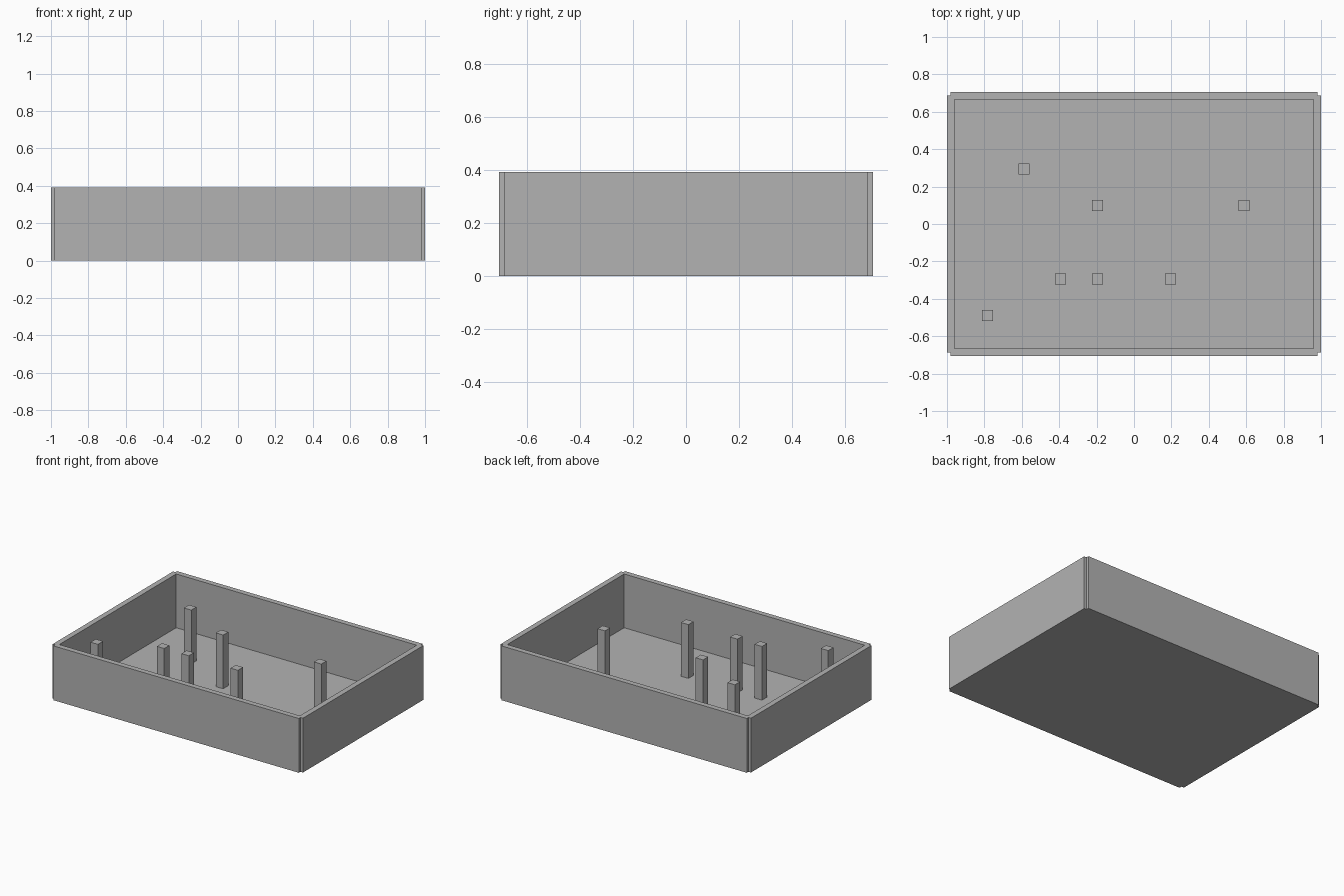
import bpy
import bmesh

default_cube = bpy.data.objects.get("Cube")
if default_cube:
    bpy.data.objects.remove(default_cube, do_unlink=True)

UNIT = 2 / 10.2          # one grid unit of the tray plan
HEIGHT = 2 * UNIT
HALF_X, HALF_Y = 5 * UNIT, 3.5 * UNIT   # wall centre lines
HALF_WALL = 0.1 * UNIT

grey = bpy.data.materials.new("plain_grey")
grey.use_nodes = True
GREY = (0.45, 0.45, 0.45, 1)
grey.diffuse_color = GREY
grey.node_tree.nodes["Principled BSDF"].inputs["Base Color"].default_value = GREY


def add_object(name, bm):
    bmesh.ops.recalc_face_normals(bm, faces=bm.faces)
    mesh = bpy.data.meshes.new(name)
    bm.to_mesh(mesh)
    bm.free()
    mesh.materials.append(grey)
    obj = bpy.data.objects.new(name, mesh)
    bpy.context.collection.objects.link(obj)
    return obj


def add_box(name, x, y, half_x, half_y, bottom, top):
    bm = bmesh.new()
    bmesh.ops.create_cube(bm, size=2)
    for v in bm.verts:
        v.co.x = x + v.co.x * half_x
        v.co.y = y + v.co.y * half_y
        v.co.z = top if v.co.z > 0 else bottom
    return add_object(name, bm)


def add_loop(bm, points):
    verts = [bm.verts.new((x, y, 0)) for x, y in points]
    return [bm.edges.new((a, b)) for a, b in zip(verts, verts[1:] + verts[:1])]


# Walls: a ring with a small square notch in each outer corner
ox, oy = HALF_X + HALF_WALL, HALF_Y + HALF_WALL
ix, iy = HALF_X - HALF_WALL, HALF_Y - HALF_WALL
outer = []
for sx, sy in ((1, 1), (-1, 1), (-1, -1), (1, -1)):
    notch = [(sx * ox, sy * HALF_Y), (sx * HALF_X, sy * HALF_Y), (sx * HALF_X, sy * oy)]
    outer += notch if sx * sy > 0 else notch[::-1]
inner = [(ix, iy), (-ix, iy), (-ix, -iy), (ix, -iy)]

bm = bmesh.new()
edges = add_loop(bm, outer) + add_loop(bm, inner)
bmesh.ops.triangle_fill(bm, edges=edges, use_beauty=True)
result = bmesh.ops.extrude_face_region(bm, geom=bm.faces[:], use_keep_orig=True)
for v in result["geom"]:
    if isinstance(v, bmesh.types.BMVert):
        v.co.z = HEIGHT
add_object("walls", bm)

# Thin floor between the walls
FLOOR = 0.004
add_box("floor", 0, 0, ix, iy, 0, FLOOR)

# Square posts standing on the floor, as tall as the walls
POSTS = [(-3, 1.5), (-1, 0.5), (3, 0.5), (-2, -1.5), (-1, -1.5), (1, -1.5), (-4, -2.5)]
for i, (x, y) in enumerate(POSTS, 1):
    add_box(f"post_{i}", x * UNIT, y * UNIT, 0.15 * UNIT, 0.15 * UNIT, FLOOR / 2, HEIGHT)
